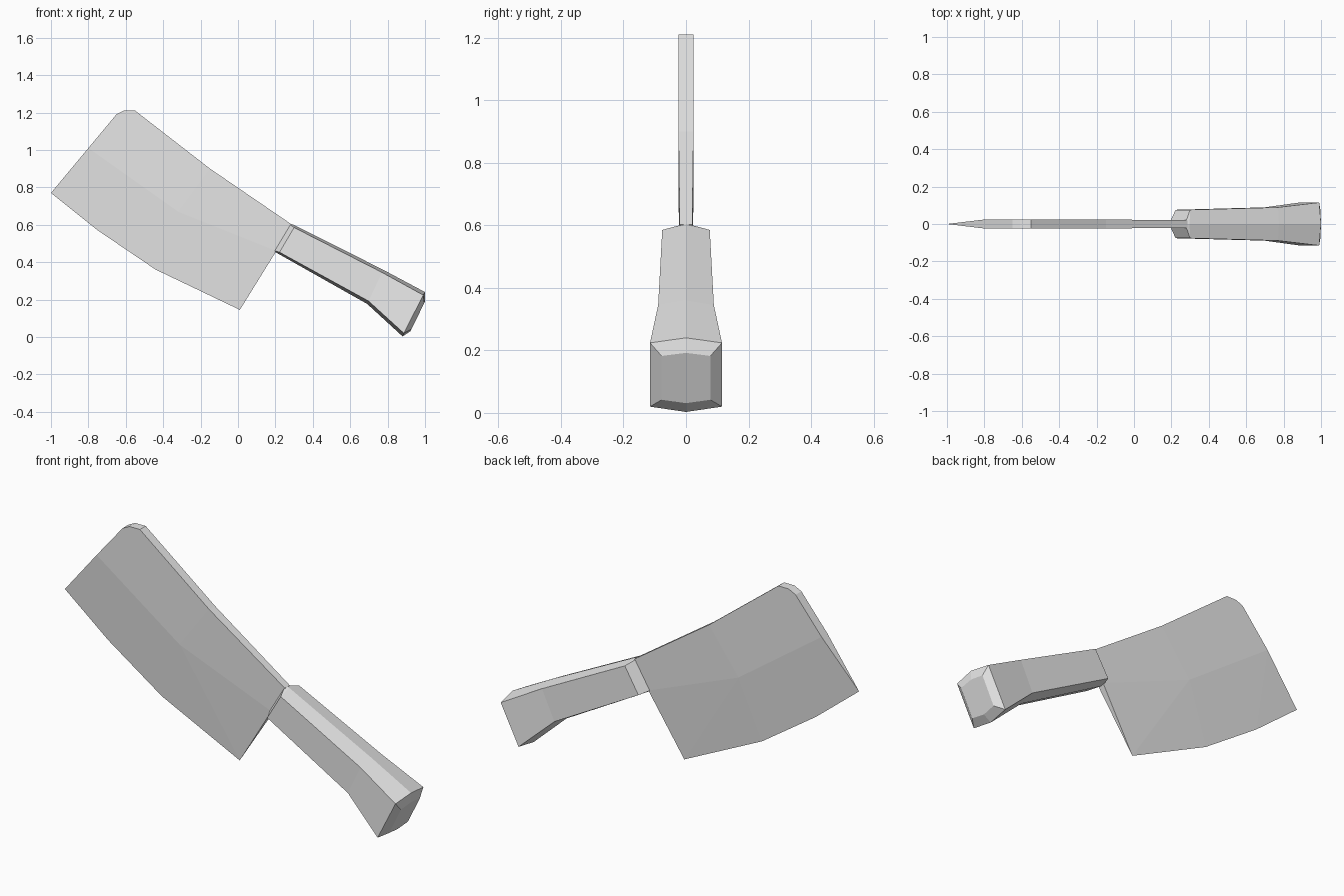
import bpy, bmesh

if "Cube" in bpy.data.objects:
    bpy.data.objects.remove(bpy.data.objects["Cube"])

steel = bpy.data.materials.new("plain_grey")
steel.diffuse_color = (0.8, 0.8, 0.8, 1)
steel.use_nodes = True
steel.node_tree.nodes["Principled BSDF"].inputs["Base Color"].default_value = steel.diffuse_color


def make_object(name, bm):
    bmesh.ops.recalc_face_normals(bm, faces=bm.faces)
    mesh = bpy.data.meshes.new(name)
    bm.to_mesh(mesh)
    bm.free()
    mesh.materials.append(steel)
    obj = bpy.data.objects.new(name, mesh)
    bpy.context.collection.objects.link(obj)
    return obj


# Blade: sharp cutting edge, bevel line, thick spine (x, z[, half thickness])
edge = [(-1.0, 0.77), (-0.75, 0.57), (-0.44, 0.36), (0.01, 0.145)]
bevel = [(-0.80, 1.01, 0.024), (-0.32, 0.67, 0.024), (0.205, 0.46, 0.018)]
spine = [(-0.65, 1.19, 0.024), (-0.61, 1.21, 0.024), (-0.55, 1.21, 0.024),
         (-0.15, 0.90, 0.024), (0.285, 0.603, 0.020)]

bm = bmesh.new()
e = [bm.verts.new((x, 0, z)) for x, z in edge]
rims = []
for side in (-1, 1):
    m = [bm.verts.new((x, side * t, z)) for x, z, t in bevel]
    s = [bm.verts.new((x, side * t, z)) for x, z, t in spine]
    for face in ((e[0], e[1], m[0]), (e[1], m[1], m[0]), (e[1], e[2], m[1]),
                 (e[2], e[3], m[1]), (e[3], m[2], m[1]),
                 (m[0], m[1], s[3], s[2], s[1], s[0]),
                 (m[1], m[2], s[4], s[3])):
        bm.faces.new(face)
    rims.append([m[0]] + s + [m[2]])
a, b = rims
for i in range(len(a) - 1):                 # spine, tip and handle end strip
    bm.faces.new((a[i], a[i + 1], b[i + 1], b[i]))
bm.faces.new((e[0], a[0], b[0]))            # front point
bm.faces.new((e[3], a[-1], b[-1]))          # heel
make_object("blade", bm)

# Handle: six-sided sections as
# (half width, top ridge, top side, bottom side, bottom ridge)
sections = [
    (0.020, (0.282, 0.604), (0.280, 0.600), (0.197, 0.461), (0.195, 0.457)),
    (0.076, (0.297, 0.600), (0.300, 0.585), (0.222, 0.453), (0.215, 0.445)),
    (0.089, (0.775, 0.360), (0.770, 0.345), (0.698, 0.192), (0.690, 0.177)),
    (0.115, (1.000, 0.240), (0.990, 0.224), (0.887, 0.020), (0.880, 0.003)),
    (0.078, (1.000, 0.192), (0.996, 0.182), (0.928, 0.042), (0.922, 0.031)),
]
bm = bmesh.new()
rings = []
for w, top, tside, bside, bot in sections:
    loop = [(top, 0), (tside, w), (bside, w), (bot, 0), (bside, -w), (tside, -w)]
    rings.append([bm.verts.new((p[0], y, p[1])) for p, y in loop])
for r, q in zip(rings, rings[1:]):
    for i in range(6):
        j = (i + 1) % 6
        bm.faces.new((r[i], r[j], q[j], q[i]))
bm.faces.new(rings[0])
bm.faces.new(rings[-1])
make_object("handle", bm)
